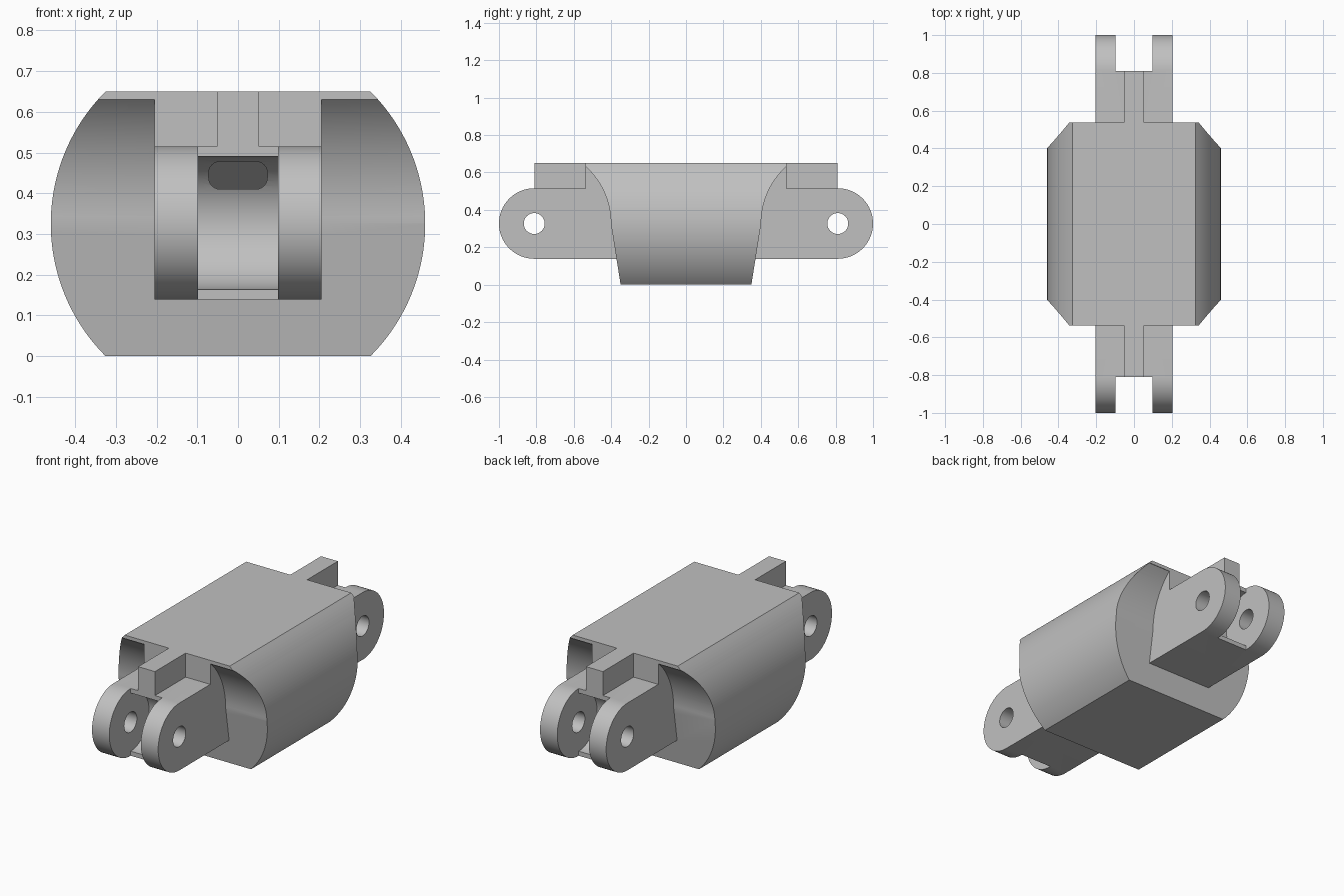
import bpy, bmesh, math

if "Cube" in bpy.data.objects:
    bpy.data.objects.remove(bpy.data.objects["Cube"])

PIN_Y, PIN_Z = 0.8115, 0.327   # hinge pin axis

grey = bpy.data.materials.new("plain grey")
grey.diffuse_color = (0.53, 0.53, 0.53, 1)
grey.use_nodes = True
grey.node_tree.nodes["Principled BSDF"].inputs["Base Color"].default_value = grey.diffuse_color


def arc(cx, cy, r, a0, a1, n):
    """Points on an arc, angles in degrees."""
    return [(cx + r * math.cos(math.radians(a0 + (a1 - a0) * i / n)),
             cy + r * math.sin(math.radians(a0 + (a1 - a0) * i / n))) for i in range(n + 1)]


def prism(name, pts, half, axis='x', mirror=1):
    """Extrude a profile symmetrically; (y, z) points along x or (x, z) points along y."""
    bm = bmesh.new()
    rings = []
    for d in (-half, half):
        rings.append([bm.verts.new((d, mirror * a, b) if axis == 'x' else (a, d, b)) for a, b in pts])
    n = len(pts)
    bm.faces.new(rings[0])
    bm.faces.new(rings[1])
    for i in range(n):
        j = (i + 1) % n
        bm.faces.new((rings[0][i], rings[0][j], rings[1][j], rings[1][i]))
    bmesh.ops.recalc_face_normals(bm, faces=bm.faces)
    me = bpy.data.meshes.new(name)
    bm.to_mesh(me)
    bm.free()
    ob = bpy.data.objects.new(name, me)
    me.materials.append(grey)
    bpy.context.collection.objects.link(ob)
    return ob


def box(name, half_x, half_y, z0, z1):
    return prism(name, [(-half_y, z0), (half_y, z0), (half_y, z1), (-half_y, z1)], half_x)


def combine(ob, other, op):
    """Apply a boolean and discard the helper."""
    m = ob.modifiers.new("bool", 'BOOLEAN')
    m.operation, m.object, m.solver = op, other, 'EXACT'
    bpy.context.view_layer.objects.active = ob
    bpy.ops.object.modifier_apply(modifier=m.name)
    bpy.data.objects.remove(other)


# Barrel body: round sides, flat top and bottom
a = math.degrees(math.asin(0.325 / 0.46))
link = prism("link_body", arc(0, 0.325, 0.46, -a, a, 40) + arc(0, 0.325, 0.46, 180 - a, 180 + a, 40), 0.7, 'y')

# End shape: sloped below, hollowed around the pin above
top = math.degrees(math.asin((0.63 - PIN_Z) / 0.41))
end = [(0.35, -0.0)] + arc(PIN_Y, PIN_Z, 0.41, 180, 180 - top, 20) + [(0.538, 0.63), (0.538, 0.70)]
end[0] = (0.3415, -0.05)
combine(link, prism("end_shape", end + [(-y, z) for y, z in reversed(end)], 0.6), 'INTERSECT')

# Hinge bar with round ends, block above it, and top rib
bar = arc(PIN_Y, PIN_Z, 0.1885, -90, 90, 32) + arc(-PIN_Y, PIN_Z, 0.1885, 90, 270, 32)
combine(link, prism("hinge_bar", bar, 0.205), 'UNION')
combine(link, box("centre_block", 0.205, 0.538, 0.3, 0.65), 'UNION')
combine(link, box("top_rib", 0.052, 0.81, 0.4, 0.65), 'UNION')

for s in (-1, 1):
    # Fork slot with a round bottom
    slot = [(1.2, 0.05), (0.81, 0.05)] + arc(0.81, PIN_Z, 0.163, 270, 90, 32) + [(0.81, 0.8), (1.2, 0.8)]
    combine(link, prism("fork_slot", slot, 0.098, mirror=s), 'DIFFERENCE')
    # Pin hole
    combine(link, prism("pin_hole", arc(PIN_Y, PIN_Z, 0.056, 0, 348.75, 31), 0.4, mirror=s), 'DIFFERENCE')
    # Small rounded pocket at the back of the slot, with a sloping end
    r = 0.028
    outline = []
    for cx, cz, a0 in ((0.044, 0.45, 0), (-0.044, 0.45, 90), (-0.044, 0.438, 180), (0.044, 0.438, 270)):
        outline += arc(cx, cz, r, a0, a0 + 90, 6)
    pocket = prism("pocket", outline, 0.5, 'y')
    for v in pocket.data.vertices:
        outer = v.co.y * s > 0
        v.co.y = s * (0.79 if outer else 0.6 + (v.co.z - 0.41) * 1.5)
    combine(link, pocket, 'DIFFERENCE')

bpy.ops.object.select_all(action='DESELECT')
link.select_set(True)
bpy.context.view_layer.objects.active = link
bpy.ops.object.shade_smooth_by_angle(angle=math.radians(25))
